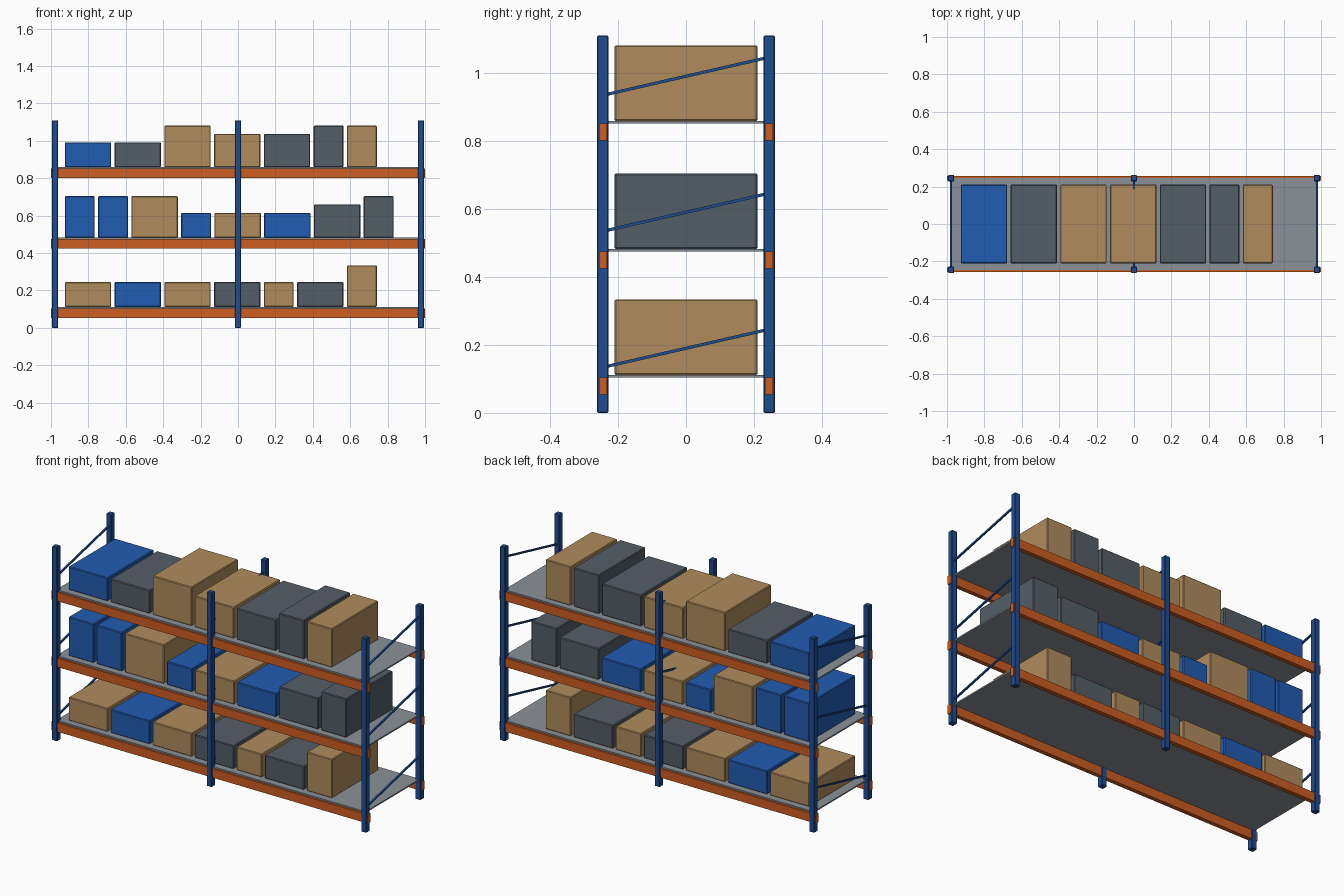
import bpy, math

if "Cube" in bpy.data.objects:
    bpy.data.objects.remove(bpy.data.objects["Cube"])


def material(name, rgb):
    m = bpy.data.materials.new(name)
    lin = [((c / 255 + 0.055) / 1.055) ** 2.4 for c in rgb]
    m.diffuse_color = (*lin, 1)
    m.use_nodes = True
    m.node_tree.nodes["Principled BSDF"].inputs["Base Color"].default_value = m.diffuse_color
    return m


POST = material("post blue", (31, 77, 146))
BEAM = material("beam orange", (205, 93, 33))
DECK = material("deck grey", (138, 145, 151))
BOX_COLOURS = {
    "T": material("cardboard tan", (176, 140, 92)),
    "B": material("crate blue", (33, 92, 178)),
    "G": material("crate grey", (84, 94, 103)),
}


def block(name, mat, centre, size, bevel=0.0, tilt=0.0):
    bpy.ops.mesh.primitive_cube_add(size=1, location=centre)
    ob = bpy.context.object
    ob.name = name
    ob.scale = size
    bpy.ops.object.transform_apply(location=False, rotation=False, scale=True)
    ob.rotation_euler.x = tilt
    ob.data.materials.append(mat)
    if bevel:
        mod = ob.modifiers.new("edge", 'BEVEL')
        mod.width = bevel
        mod.segments = 1
    return ob


FRAME_X = (-0.978, 0, 0.978)
POST_Y = 0.245
HEIGHT = 1.11

# Upright posts and one sloping brace per level in each frame
for x in FRAME_X:
    for y in (-POST_Y, POST_Y):
        block("upright_post", POST, (x, y, HEIGHT / 2), (0.033, 0.033, HEIGHT), 0.003)
    for z in (0.19, 0.59, 0.99):
        rise, run = 0.112, 2 * POST_Y
        block("diagonal_brace", POST, (x, 0, z),
              (0.009, math.hypot(rise, run), 0.009), tilt=math.atan2(rise, run))

# Each level: beam bottom height and boxes as (colour, width, height)
W, N = 0.248, 0.16
LOW, MID, TALL = 0.133, 0.178, 0.222
LEVELS = [
    (0.054, [("T", W, LOW), ("B", W, LOW), ("T", W, LOW), ("G", W, LOW),
             ("T", N, LOW), ("G", W, LOW), ("T", N, TALL)]),
    (0.424, [("B", N, TALL), ("B", N, TALL), ("T", W, TALL), ("B", N, LOW),
             ("T", W, LOW), ("B", W, LOW), ("G", W, MID), ("G", N, TALL)]),
    (0.801, [("B", W, LOW), ("G", W, LOW), ("T", W, TALL), ("T", W, MID),
             ("G", W, MID), ("G", N, TALL), ("T", N, TALL)]),
]

for z, boxes in LEVELS:
    # Front and back beams
    for y in (-0.244, 0.244):
        block("shelf_beam", BEAM, (0, y, z + 0.025), (2, 0.024, 0.05))
    # Deck panel
    block("shelf_deck", DECK, (0, 0, z + 0.054), (1.956, 0.49, 0.008))
    # Row of boxes
    x = -0.926
    for colour, width, height in boxes:
        block("storage_box", BOX_COLOURS[colour],
              (x + width / 2, 0, z + 0.058 + height / 2), (width, 0.421, height), 0.004)
        x += width + 0.018
